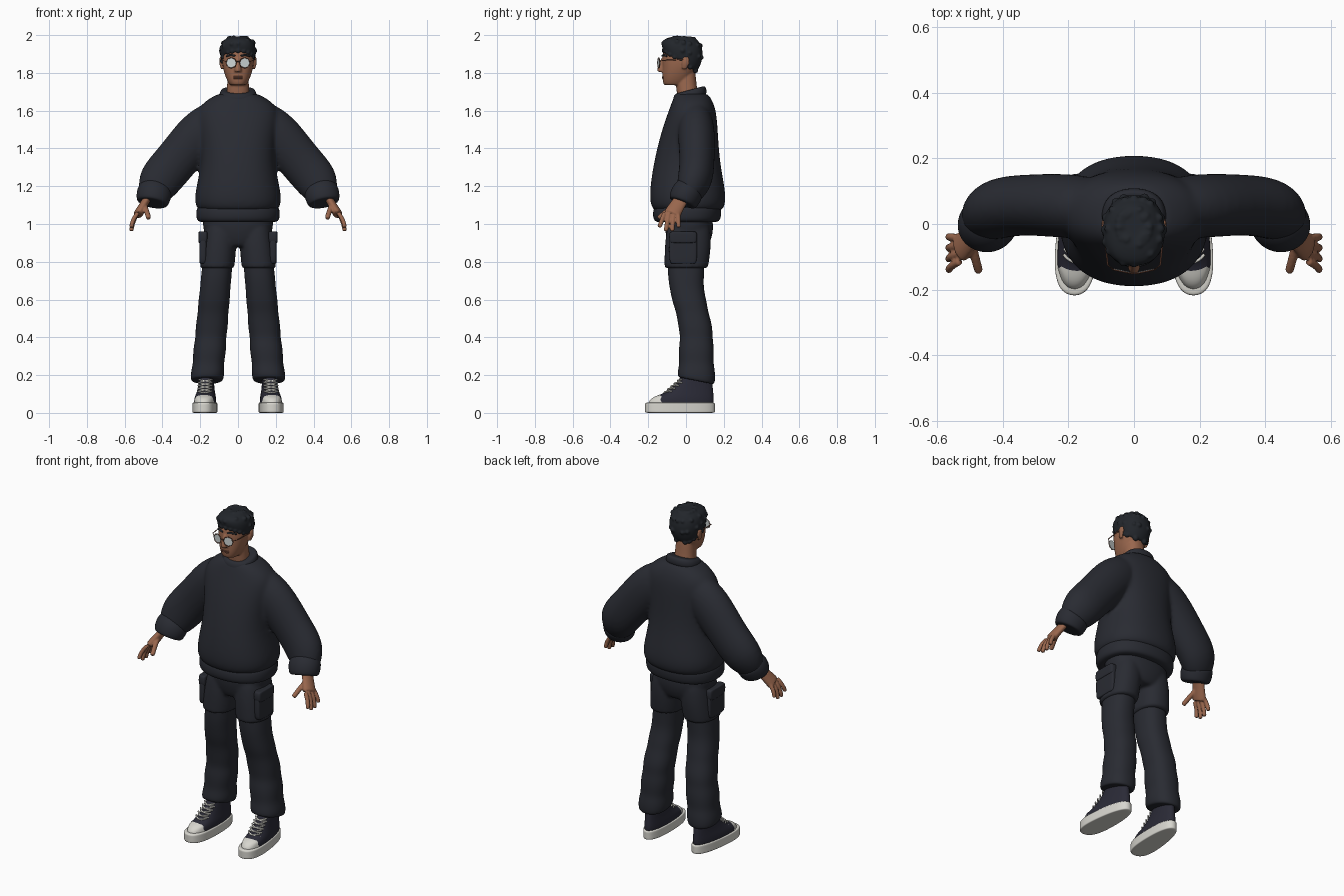
import bpy, bmesh, math, random
from mathutils import Vector, Matrix

cube = bpy.data.objects.get("Cube")
if cube:
    bpy.data.objects.remove(cube, do_unlink=True)
random.seed(4)


def material(name, red, green, blue):
    mat = bpy.data.materials.new(name)
    mat.use_nodes = True
    mat.diffuse_color = (red, green, blue, 1)
    shader = mat.node_tree.nodes["Principled BSDF"]
    shader.inputs["Base Color"].default_value = (red, green, blue, 1)
    shader.inputs["Roughness"].default_value = .8
    return mat


CLOTH = material("dark cloth", .022, .024, .032)
HAIR = material("black hair", .016, .019, .024)
SKIN = material("brown skin", .32, .135, .075)
BROWN = material("deep brown", .2, .08, .05)
CANVAS = material("navy canvas", .023, .023, .037)
RUBBER = material("off white rubber", .68, .67, .62)
LENS = material("pale lens", .62, .67, .67)


def bridge_rings(bm, rings):
    """Joins rings of points into a tube with inset, closed ends."""
    def inset(ring):
        middle = sum(ring, Vector()) / len(ring)
        return [point.lerp(middle, .2) for point in ring]

    rings = [inset(rings[0]), *rings, inset(rings[-1])]
    loops = [[bm.verts.new(point) for point in ring] for ring in rings]
    count = len(loops[0])
    for low, high in zip(loops, loops[1:]):
        for i in range(count):
            j = (i + 1) % count
            bm.faces.new((low[i], low[j], high[j], high[i]))
    bm.faces.new(loops[0][::-1])
    bm.faces.new(loops[-1])


def outline(count, power):
    """Unit superellipse."""
    def axis(value):
        return math.copysign(abs(value) ** (2 / power), value)

    angles = [math.tau * i / count for i in range(count)]
    return [(axis(math.cos(a)), axis(math.sin(a))) for a in angles]


def centre_line(z):
    return 0


def leg_line(z):
    return .18 - .09 * z


def stack(bm, rows, power=2.3, line=centre_line, tilt=centre_line, side=1):
    """Level sections, each given as height, half width, front and back."""
    rings = []
    for z, half, front, back in rows:
        middle, depth = (front + back) / 2, (back - front) / 2
        rings.append([Vector((side * line(z) + half * c, middle + depth * s, z + tilt(z) * depth * s))
                      for c, s in outline(20, power)])
    bridge_rings(bm, rings)


def sweep(bm, path, flat=1, side=1, count=12):
    """Round sections along a path, each given as a point and a radius."""
    points = [Vector((side * x, y, z)) for x, y, z, radius in path]
    rings = []
    for i, point in enumerate(points):
        ahead = points[min(i + 1, len(points) - 1)]
        along = (ahead - points[max(i - 1, 0)]).normalized()
        guide = Vector((0, 1, 0)) if abs(along.y) < .9 else Vector((0, 0, 1))
        deep = (guide - along * along.dot(guide)).normalized()
        wide = along.cross(deep) * flat
        radius = path[i][-1]
        rings.append([point + (wide * c + deep * s) * radius for c, s in outline(count, 2)])
    bridge_rings(bm, rings)


def tube(bm, points, radius, count=8):
    sweep(bm, [(*point, radius) for point in points], count=count)


def finish(bm, name, *mats, smooth=True, sub=2, mirror=False, voxel=0, relax=4):
    """Turns the mesh into an object with its modifiers."""
    bmesh.ops.recalc_face_normals(bm, faces=bm.faces)
    for face in bm.faces:
        face.smooth = smooth
    mesh = bpy.data.meshes.new(name)
    bm.to_mesh(mesh)
    bm.free()
    part = bpy.data.objects.new(name, mesh)
    bpy.context.collection.objects.link(part)
    for mat in mats:
        mesh.materials.append(mat)
    if sub:
        part.modifiers.new("subdivide", 'SUBSURF').levels = sub
        part.modifiers["subdivide"].render_levels = sub
    if voxel:
        blend = part.modifiers.new("blend", 'REMESH')
        blend.mode, blend.voxel_size, blend.use_smooth_shade = 'VOXEL', voxel, True
        part.modifiers.new("relax", 'SMOOTH').iterations = relax
    if mirror:
        part.modifiers.new("mirror", 'MIRROR').use_mirror_merge = False


def stacked(name, mat, rows, mirror=False, **shape):
    bm = bmesh.new()
    stack(bm, rows, **shape)
    finish(bm, name, mat, mirror=mirror)


# Sweater: torso and sleeves blended together
bm = bmesh.new()
stack(bm, [(1.07, .22, -.18, .2), (1.14, .24, -.2, .22), (1.32, .19, -.175, .18), (1.5, .21, -.13, .17),
           (1.62, .23, -.085, .16), (1.69, .11, -.06, .12)])
for side in (1, -1):
    sweep(bm, [(.1, .05, 1.56, .09), (.2, .055, 1.49, .105), (.33, .06, 1.33, .095),
               (.42, .05, 1.23, .1), (.45, .01, 1.15, .07)], flat=1.25, side=side)
finish(bm, "sweater", CLOTH, voxel=.011, relax=6)

# Ribbed bands of the sweater
stacked("waist_band", CLOTH, [(1.01, .22, -.17, .18), (1.05, .225, -.18, .19), (1.1, .22, -.17, .19)])
stacked("collar", CLOTH, [(1.66, .1, -.07, .11), (1.69, .1, -.07, .11), (1.71, .09, -.06, .1)],
        tilt=lambda z: .27)
bm = bmesh.new()
sweep(bm, [(.435, .03, 1.19, .08), (.445, 0, 1.16, .09), (.455, -.02, 1.11, .08)], flat=1.1)
finish(bm, "cuffs", CLOTH, mirror=True)

# Hands: palm, four fingers and thumb
bm = bmesh.new()
sweep(bm, [(.46, 0, 1.17, .04), (.5, -.045, 1.1, .04), (.53, -.075, 1.05, .05)], flat=.55)
for finger in range(4):
    spread = finger - 1.5
    knuckle = Vector((.53, .024 * spread - .078, 1.06))
    tip = Vector((.565, .034 * spread - .09, .96 + .01 * spread ** 2))
    bend = knuckle.lerp(tip, .5) + Vector((.01, 0, 0))
    tube(bm, [knuckle, bend, tip], .013)
tube(bm, [(.495, -.05, 1.1), (.485, -.1, 1.07), (.472, -.145, 1.03)], .015)
finish(bm, "hands", SKIN, mirror=True, voxel=.005, relax=2)

# Trousers: hips with upper legs, then the narrower lower legs
bm = bmesh.new()
stack(bm, [(.88, .14, -.09, .12), (.96, .19, -.115, .15), (1.05, .19, -.115, .14)])
for side in (1, -1):
    stack(bm, [(.765, .09, -.115, .115), (.78, .093, -.115, .12), (.88, .093, -.115, .135), (1, .085, -.1, .13)],
          line=leg_line, side=side)
finish(bm, "trouser_tops", CLOTH, voxel=.009)

rows = []
for step in range(15):
    height = step / 14
    knee = min(max(2 * height - .7, 0), 1)
    middle = .055 * (1 - knee * knee * (3 - 2 * knee))
    fold = .005 * math.sin(2.2 * step) * (1 - height)
    depth = .1 - .012 * math.sin(math.pi * height) + fold
    rows.append((.17 + .64 * height, .087 - .007 * height + fold, middle - depth, middle + depth))
stacked("trouser_legs", CLOTH, rows, mirror=True, line=leg_line, tilt=lambda z: -.2 if z < .2 else 0)

# Cargo pockets and flaps
for name, low, high, thick in (("cargo_pockets", .79, .94, .02), ("pocket_flaps", .9, .96, .025)):
    stacked(name, CLOTH, [(low, thick, -.09, .06), (high, thick, -.09, .06)], power=5, mirror=True,
            line=lambda z: .185)


# Shoes: everything is tapered to the heel and turned outward
def shoe_line(z):
    return .17


def finish_shoe(bm, name, *mats):
    for vert in bm.verts:
        centre = shoe_line(0)
        vert.co.x = centre + (vert.co.x - centre) * (1 - .9 * vert.co.y)
    bmesh.ops.rotate(bm, verts=bm.verts, cent=(centre, 0, 0), matrix=Matrix.Rotation(.07, 3, 'Z'))
    finish(bm, name, *mats, mirror=True)


bm = bmesh.new()
stack(bm, [(z, .062, -.22, .156) for z in (0, .01, .045, .055)], power=2.5, line=shoe_line)
finish_shoe(bm, "shoe_soles", RUBBER)

bm = bmesh.new()
stack(bm, [(.04, .057, -.21, .15), (.08, .055, -.19, .15), (.1, .05, -.13, .147), (.14, .043, -.065, .143),
           (.2, .04, -.025, .135)], line=shoe_line)
toe = -.135
bmesh.ops.bisect_plane(bm, geom=bm.verts[:] + bm.edges[:] + bm.faces[:], plane_co=(0, toe, 0), plane_no=(0, 1, 0))
for face in bm.faces:
    face.material_index = int(face.calc_center_median().y < toe)
finish_shoe(bm, "shoe_uppers", CANVAS, RUBBER)

bm = bmesh.new()
for row in range(5):
    y, z = .018 * row - .122, .106 + .0155 * row
    for side in (1, -1):
        tube(bm, [(shoe_line(z) + side * x, y + 22 * x * x, z + x / 4) for x in (-.035, -.015, .015, .035)], .005)
finish_shoe(bm, "shoe_laces", RUBBER)

# Head: skull, neck, nose and ears
bm = bmesh.new()
stack(bm, [(1.66, .065, -.045, .07), (1.74, .057, -.055, .055), (1.82, .055, -.06, .05)])
stack(bm, [(1.735, .045, -.12, 0), (1.775, .066, -.127, .03), (1.83, .083, -.125, .06), (1.9, .088, -.13, .085),
           (1.96, .07, -.1, .075)])
stack(bm, [(1.805, .02, -.15, -.1), (1.82, .018, -.155, -.1), (1.88, .01, -.13, -.1)])
for side in (1, -1):
    sweep(bm, [(.085, -.01, 1.82, .013), (.093, 0, 1.855, .023), (.09, 0, 1.885, .015)], flat=.4, side=side)
finish(bm, "head", SKIN, voxel=.005, relax=3)

# Lips and brows
bm = bmesh.new()
for z in (1.772, 1.779):
    tube(bm, [(x, 7 * x * x - .123, z) for x in (-.024, -.01, .01, .024)], .005)
finish(bm, "lips", BROWN)
bm = bmesh.new()
tube(bm, [(.015, -.125, 1.89), (.04, -.119, 1.897), (.062, -.1, 1.888)], .006)
finish(bm, "brows", HAIR, mirror=True)

# Hair: a cap, lower at the nape, roughened with small curls
bm = bmesh.new()
stack(bm, [(1.86, .09, -.125, .06), (1.92, .098, -.132, .095), (1.965, .087, -.115, .085), (1.99, .05, -.07, .05)],
      tilt=lambda z: 4.6 * (z - 2))
for vert in random.sample(bm.verts[:], 80):
    spot = Vector((0, -.01, 1.9)).lerp(vert.co, .9)
    bmesh.ops.create_icosphere(bm, subdivisions=1, radius=random.uniform(.015, .021),
                               matrix=Matrix.Translation(spot))
finish(bm, "hair", HAIR, voxel=.005, relax=3)

# Glasses: eight-sided lenses, thin rims, bridge and temples
bm, rims = bmesh.new(), bmesh.new()
corners = [Vector((.036 + .028 * c, .006 * c - .145, 1.853 + .028 * s)) for c, s in outline(8, 2)]
bridge_rings(bm, [corners, [corner + Vector((0, .004, 0)) for corner in corners]])
finish(bm, "lenses", LENS, smooth=False, sub=0, mirror=True)
for k, corner in enumerate(corners):
    tube(rims, [corner, corners[k - 1]], .002)
tube(rims, [(0, -.15, 1.86), (.01, -.15, 1.86)], .002)
tube(rims, [(.063, -.138, 1.86), (.08, -.125, 1.866), (.092, 0, 1.872)], .0025)
finish(rims, "glasses_frame", BROWN, sub=0, mirror=True)
